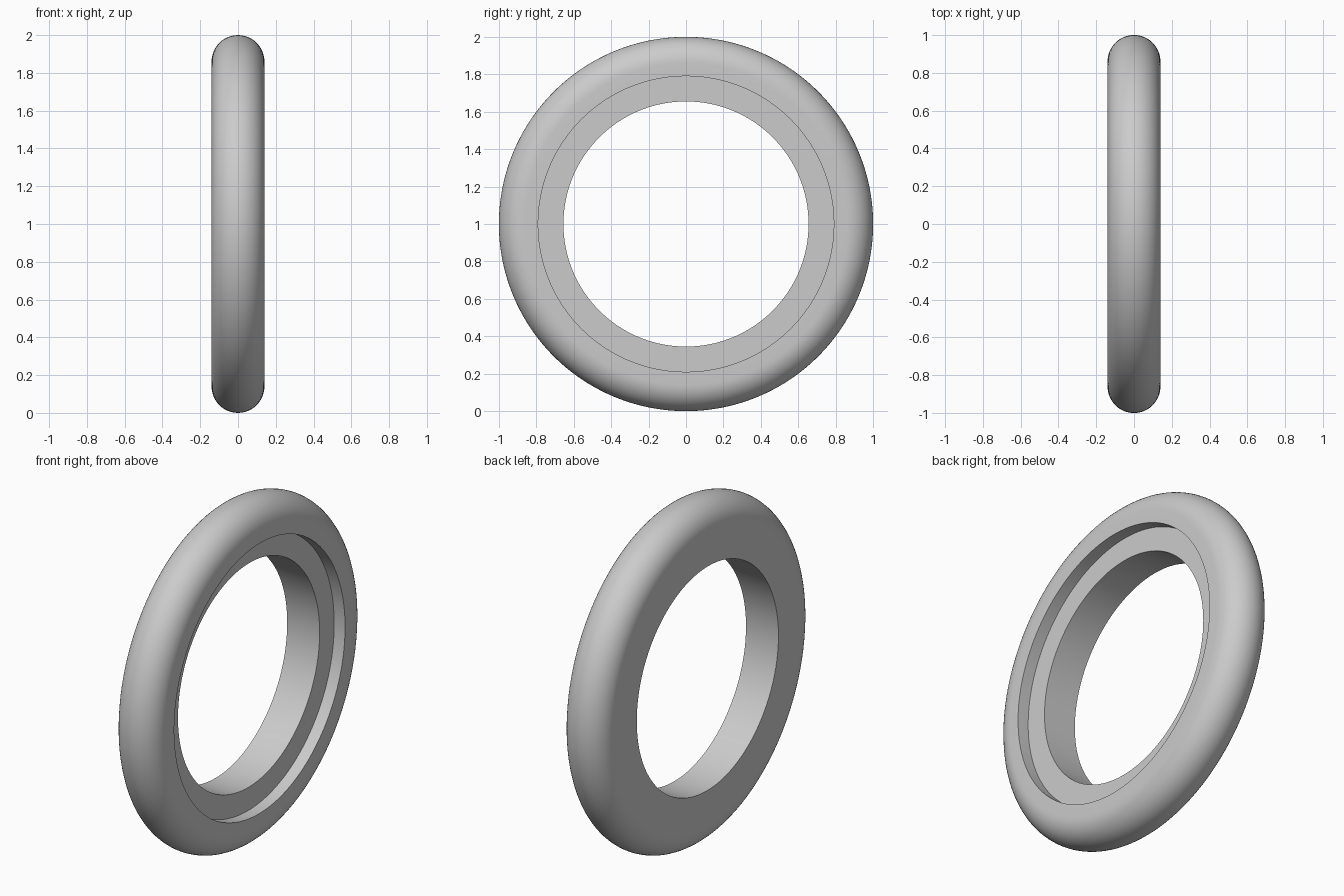
import bpy, bmesh
from math import sin, cos, pi
from mathutils import Vector

cube = bpy.data.objects.get("Cube")
if cube:
    bpy.data.objects.remove(cube)

HALF_WIDTH = 0.14     # half thickness along x, also the rim rounding radius
OUTER, STEP, HOLE = 1.0, 0.79, 0.655
LEDGE_X = 0.07        # ledge position inside the recess
SEGMENTS, ROUND = 160, 24

# One plain grey material
grey = bpy.data.materials.new("plain_grey")
grey.use_nodes = True
colour = (0.6, 0.6, 0.6, 1)
grey.diffuse_color = colour
grey.node_tree.nodes["Principled BSDF"].inputs["Base Color"].default_value = colour

# Cross-section (x, radius): bore, flat side, rounded rim, recessed side
centre = OUTER - HALF_WIDTH
profile = [(LEDGE_X, HOLE), (-HALF_WIDTH, HOLE)]
for i in range(ROUND + 1):
    a = pi - pi * i / ROUND
    profile.append((HALF_WIDTH * cos(a), centre + HALF_WIDTH * sin(a)))
profile += [(HALF_WIDTH, STEP), (LEDGE_X, STEP)]

# Revolve the closed section around the x axis
bm = bmesh.new()
verts = [bm.verts.new((x, 0, r)) for x, r in profile]
edges = [bm.edges.new((v, verts[(i + 1) % len(verts)])) for i, v in enumerate(verts)]
bmesh.ops.spin(bm, geom=verts + edges, cent=(0, 0, 0), axis=Vector((1, 0, 0)),
               angle=2 * pi, steps=SEGMENTS, use_duplicate=False)
bmesh.ops.remove_doubles(bm, verts=bm.verts[:], dist=0.0005)
bmesh.ops.recalc_face_normals(bm, faces=bm.faces[:])
mesh = bpy.data.meshes.new("stepped_ring")
bm.to_mesh(mesh)
bm.free()
mesh.materials.append(grey)

ring = bpy.data.objects.new("stepped_ring", mesh)
bpy.context.collection.objects.link(ring)
ring.location.z = OUTER

# Smooth the curved surfaces, keep the step edges sharp
bpy.ops.object.select_all(action='DESELECT')
ring.select_set(True)
bpy.context.view_layer.objects.active = ring
bpy.ops.object.shade_smooth_by_angle(angle=pi / 6)
